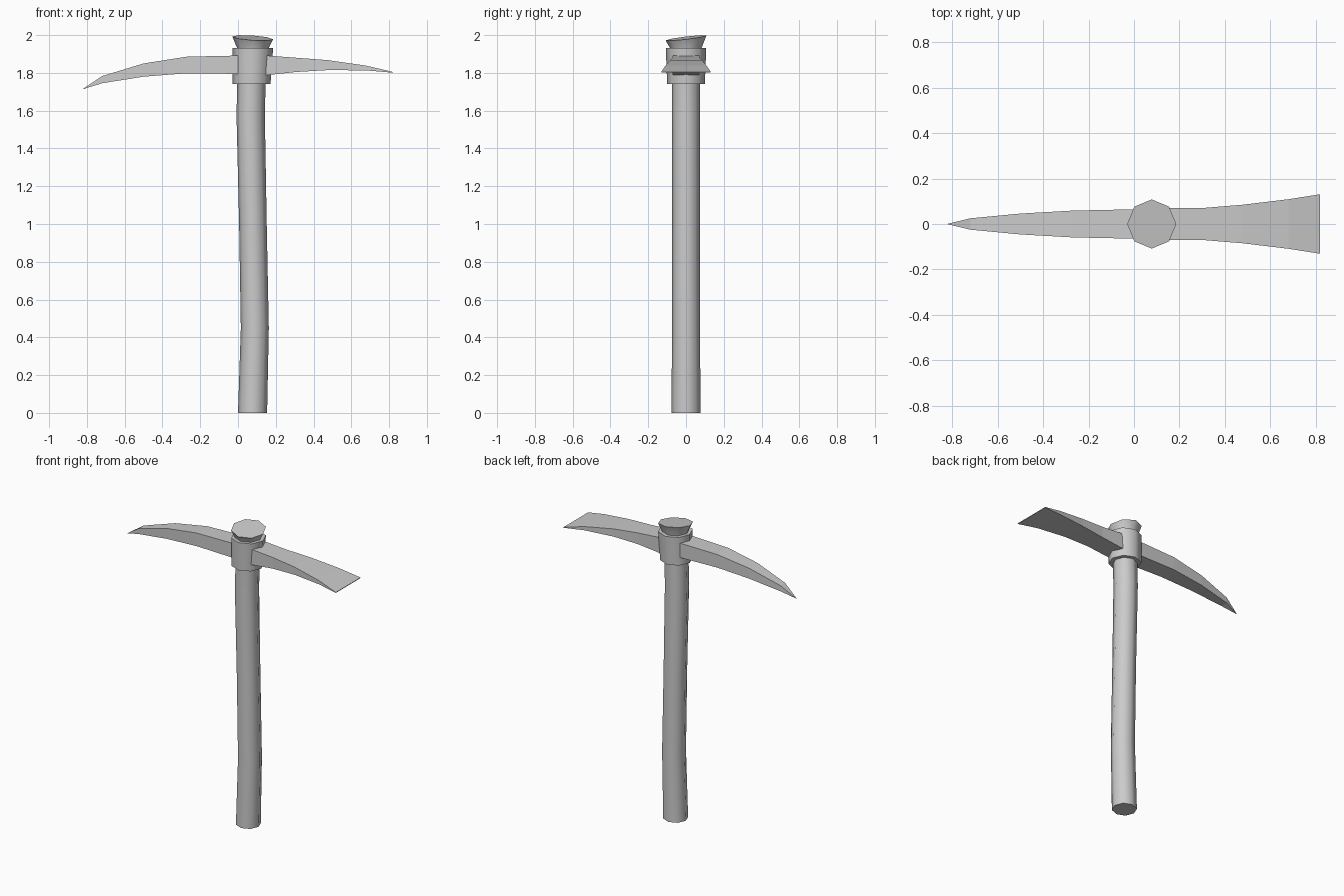
import bpy
from math import sin, cos, pi, radians

if "Cube" in bpy.data.objects:
    bpy.data.objects.remove(bpy.data.objects["Cube"])


def loft(name, rings, smooth=None):
    """Skin a list of equal-length point rings and cap both ends."""
    n = len(rings[0])
    verts = [p for ring in rings for p in ring]
    faces = [tuple(reversed(range(n)))]
    for k in range(len(rings) - 1):
        for i in range(n):
            j = (i + 1) % n
            faces.append((k*n + i, k*n + j, (k+1)*n + j, (k+1)*n + i))
    faces.append(tuple(range((len(rings) - 1) * n, len(rings) * n)))
    mesh = bpy.data.meshes.new(name)
    mesh.from_pydata(verts, [], faces)
    mesh.update()
    ob = bpy.data.objects.new(name, mesh)
    bpy.context.collection.objects.link(ob)
    bpy.ops.object.select_all(action='DESELECT')
    bpy.context.view_layer.objects.active = ob
    ob.select_set(True)
    bpy.ops.object.mode_set(mode='EDIT')
    bpy.ops.mesh.select_all(action='SELECT')
    bpy.ops.mesh.normals_make_consistent(inside=False)
    bpy.ops.object.mode_set(mode='OBJECT')
    if smooth:
        bpy.ops.object.shade_smooth_by_angle(angle=radians(smooth))
    return ob


def octagon(cx, z, r, tilt=0.0):
    """Eight-sided ring; tilt lowers the side facing front right."""
    ring = []
    for i in range(8):
        a = i * pi / 4
        drop = tilt * (1 + cos(a + pi / 3)) / 2
        ring.append((cx + r * cos(a), r * sin(a), z - drop))
    return ring


def blade(name, sections):
    """Rectangular sections: x, half width, bottom z, top z."""
    return loft(name, [[(x, -w, b), (x, w, b), (x, w, t), (x, -w, t)]
                       for x, w, b, t in sections])


# Slightly bent wooden handle with a flared, tilted top
handle = [(0.077, 0, 0.077), (0.089, 0.45, 0.074), (0.079, 1.0, 0.073),
          (0.067, 1.58, 0.075), (0.072, 1.78, 0.075), (0.078, 1.92, 0.078)]
loft("handle", [octagon(*s) for s in handle] + [octagon(0.078, 2.0, 0.108, 0.03)], 50)

# Collar around the handle
loft("collar", [octagon(0.072, 1.742, 0.1), octagon(0.079, 1.932, 0.107)], 50)

# Pointed pick side
blade("pick_blade", [(0.06, 0.066, 1.795, 1.892), (-0.03, 0.064, 1.795, 1.891),
                     (-0.27, 0.059, 1.798, 1.886), (-0.50, 0.046, 1.78, 1.85),
                     (-0.72, 0.025, 1.745, 1.783), (-0.82, 0.001, 1.714, 1.716)])

# Flared adze side
blade("adze_blade", [(0.09, 0.07, 1.785, 1.895), (0.16, 0.07, 1.789, 1.891),
                     (0.31, 0.071, 1.805, 1.88), (0.48, 0.085, 1.815, 1.867),
                     (0.68, 0.109, 1.813, 1.838), (0.82, 0.131, 1.801, 1.805)])
